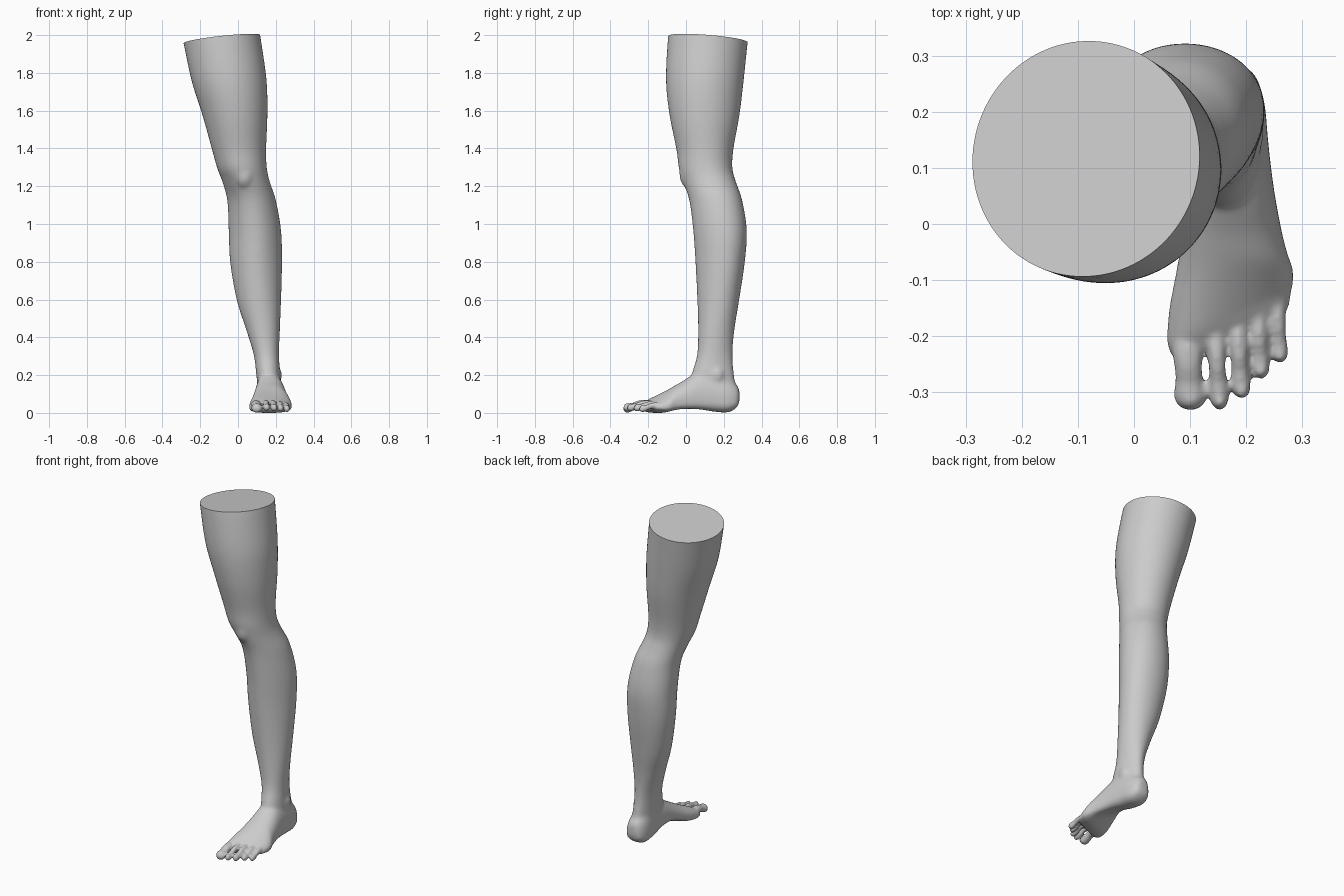
import bpy, bmesh, math
from mathutils import Vector, Matrix

if "Cube" in bpy.data.objects:
    bpy.data.objects.remove(bpy.data.objects["Cube"])

TAU = 2 * math.pi


def spline(rows, steps):
    """Catmull-Rom interpolation of every column of a table."""
    out = []
    for i in range(len(rows) - 1):
        a, b, c, d = (rows[max(i - 1, 0)], rows[i], rows[i + 1],
                      rows[min(i + 2, len(rows) - 1)])
        for s in range(steps):
            t = s / steps
            out.append([0.5 * (2 * q + (r - p) * t + (2 * p - 5 * q + 4 * r - w) * t * t
                               + (3 * q - p - 3 * r + w) * t ** 3)
                        for p, q, r, w in zip(a, b, c, d)])
    return out + [list(rows[-1])]


def loft(bm, rings):
    """Closed solid through a list of point rings."""
    vs = [[bm.verts.new(p) for p in ring] for ring in rings]
    n = len(vs[0])
    faces = [bm.faces.new((a[i], a[(i + 1) % n], b[(i + 1) % n], b[i]))
             for a, b in zip(vs, vs[1:]) for i in range(n)]
    faces += [bm.faces.new(vs[0][::-1]), bm.faces.new(vs[-1])]
    bmesh.ops.recalc_face_normals(bm, faces=faces)


def ball(bm, loc, size):
    m = Matrix.Translation(loc) @ Matrix.Diagonal((*size, 1))
    bmesh.ops.create_uvsphere(bm, u_segments=24, v_segments=16, radius=1, matrix=m)


def spow(v, p):
    return math.copysign(abs(v) ** p, v)


bm = bmesh.new()

# Thigh, knee, calf and ankle: z, left x, right x, front y, back y, egg factor
LEG = [
    (2.08, -.315, .105, -.085, .340, .00),
    (1.96, -.288, .125, -.098, .326, .00),
    (1.76, -.245, .152, -.106, .305, .00),
    (1.58, -.188, .156, -.087, .283, .00),
    (1.40, -.138, .149, -.051, .251, .02),
    (1.30, -.110, .153, -.038, .246, .05),
    (1.23, -.083, .168, -.016, .264, .08),
    (1.13, -.056, .200, .017, .298, .12),
    (0.97, -.048, .227, .038, .322, .15),
    (0.80, -.040, .232, .050, .311, .15),
    (0.60, -.006, .228, .060, .281, .08),
    (0.44, .045, .222, .064, .256, -.02),
    (0.31, .084, .217, .058, .247, -.12),
    (0.20, .098, .224, .030, .256, -.12),
    (0.10, .108, .228, .050, .270, -.05),
    (0.05, .120, .220, .080, .255, .00),
]
rings = []
for z, xl, xr, yf, yb, k in spline(LEG, 6):
    ring = []
    for i in range(48):
        c, s = math.cos(TAU * i / 48), math.sin(TAU * i / 48)
        ring.append(((xl + xr) / 2 + (xr - xl) / 2 * c * (1 + k * s),
                     (yf + yb) / 2 + (yb - yf) / 2 * s, z))
    rings.append(ring)
loft(bm, rings)

# Kneecap and ankle bones
ball(bm, (.035, .030, 1.27), (.060, .066, .085))
ball(bm, (.118, .135, .245), (.026, .038, .045))
ball(bm, (.208, .165, .205), (.026, .036, .042))

# Foot: y, left x, right x, top z, sole z inside, sole z outside
FOOT = [
    (.283, .145, .190, .130, .070, .070),
    (.268, .120, .214, .160, .034, .034),
    (.220, .102, .232, .200, .008, .010),
    (.140, .102, .240, .225, .018, .010),
    (.060, .096, .250, .225, .050, .011),
    (-.020, .086, .265, .176, .060, .010),
    (-.080, .075, .280, .142, .036, .006),
    (-.140, .062, .284, .110, .008, .005),
    (-.185, .060, .280, .086, .004, .010),
    (-.212, .070, .274, .068, .012, .016),
    (-.225, .085, .262, .056, .024, .024),
]
rings = []
for y, xl, xr, zt, zi, zo in spline(FOOT, 5):
    slant = .42 * min(max((-.06 - y) / .12, 0), 1)
    ring = []
    for i in range(40):
        c, s = math.cos(TAU * i / 40), math.sin(TAU * i / 40)
        u = (1 + spow(c, .85)) / 2
        x = xl + (xr - xl) * u
        zb = zi + (zo - zi) * u
        mid = zb + (zt - zb) * .38
        z = mid + ((zt - mid) * s * (1.06 - .22 * u) if s > 0 else (mid - zb) * spow(s, .6))
        ring.append((x, y + slant * (x - .13), z))
    rings.append(ring)
loft(bm, rings)

# Toes: base x, base y, tip x, tip y, radius, knuckle height
TOES = [
    (.092, -.17, .101, -.331, .027, .047),
    (.143, -.16, .153, -.331, .0165, .054),
    (.182, -.15, .192, -.311, .0165, .052),
    (.219, -.13, .226, -.276, .0160, .048),
    (.252, -.11, .260, -.247, .0155, .042),
]
# Shape along each toe: position, radius factor, height factor
SHAPE = [(0, 1.0, 1.0), (.35, 1.0, 1.05), (.55, .90, 1.0), (.70, .93, .80),
         (.84, 1.06, .66), (.93, .92, .62), (.985, .55, .60), (1.0, .15, .60)]
for bx, by, tx, ty, r, h in TOES:
    rings = []
    for t, f, g in spline(SHAPE, 4):
        x, y = bx + (tx - bx) * t, by + (ty - by) * t
        rings.append([(x + r * f * math.cos(TAU * i / 24), y,
                       max(h * g + min(r, .021) * 1.1 * f * math.sin(TAU * i / 24), .006))
                      for i in range(24)])
    loft(bm, rings)
    # Toenail
    ball(bm, (tx, ty + .9 * r, h * .62 + min(r, .021) * .95), (r * .62, r * .7, .006))

mesh = bpy.data.meshes.new("leg")
bm.to_mesh(mesh)
bm.free()
leg = bpy.data.objects.new("leg", mesh)
bpy.context.collection.objects.link(leg)
bpy.context.view_layer.objects.active = leg
leg.select_set(True)


def apply(kind, **props):
    mod = leg.modifiers.new(kind.lower(), kind)
    for key, value in props.items():
        setattr(mod, key, value)
    bpy.ops.object.modifier_apply(modifier=mod.name)


# Fuse all parts into one skin, blending ankle and knee more softly
apply('REMESH', mode='VOXEL', voxel_size=.006)
group = leg.vertex_groups.new(name="soft")
for v in leg.data.vertices:
    z, y = v.co.z, v.co.y
    w = min(max((z - .05) / .06, 0), 1) * min(max((y + .17) / .06, 0), 1)
    if w > 0:
        group.add([v.index], w, 'REPLACE')
apply('SMOOTH', factor=.5, iterations=40, vertex_group="soft")
apply('SMOOTH', factor=.5, iterations=4)

# Stand on the ground and cut the thigh with a tilted flat face
bm = bmesh.new()
bm.from_mesh(leg.data)
low = min(v.co.z for v in bm.verts)
bmesh.ops.translate(bm, verts=bm.verts, vec=(0, 0, -low))
bmesh.ops.bisect_plane(bm, geom=bm.verts[:] + bm.edges[:] + bm.faces[:],
                       plane_co=Vector((0, 0, 1.998)),
                       plane_no=Vector((-.11, .083, 1)).normalized(), clear_outer=True)
bmesh.ops.edgeloop_fill(bm, edges=[e for e in bm.edges if e.is_boundary])
bmesh.ops.recalc_face_normals(bm, faces=bm.faces)
bm.to_mesh(leg.data)
bm.free()
bpy.ops.object.shade_smooth_by_angle(angle=math.radians(50))
